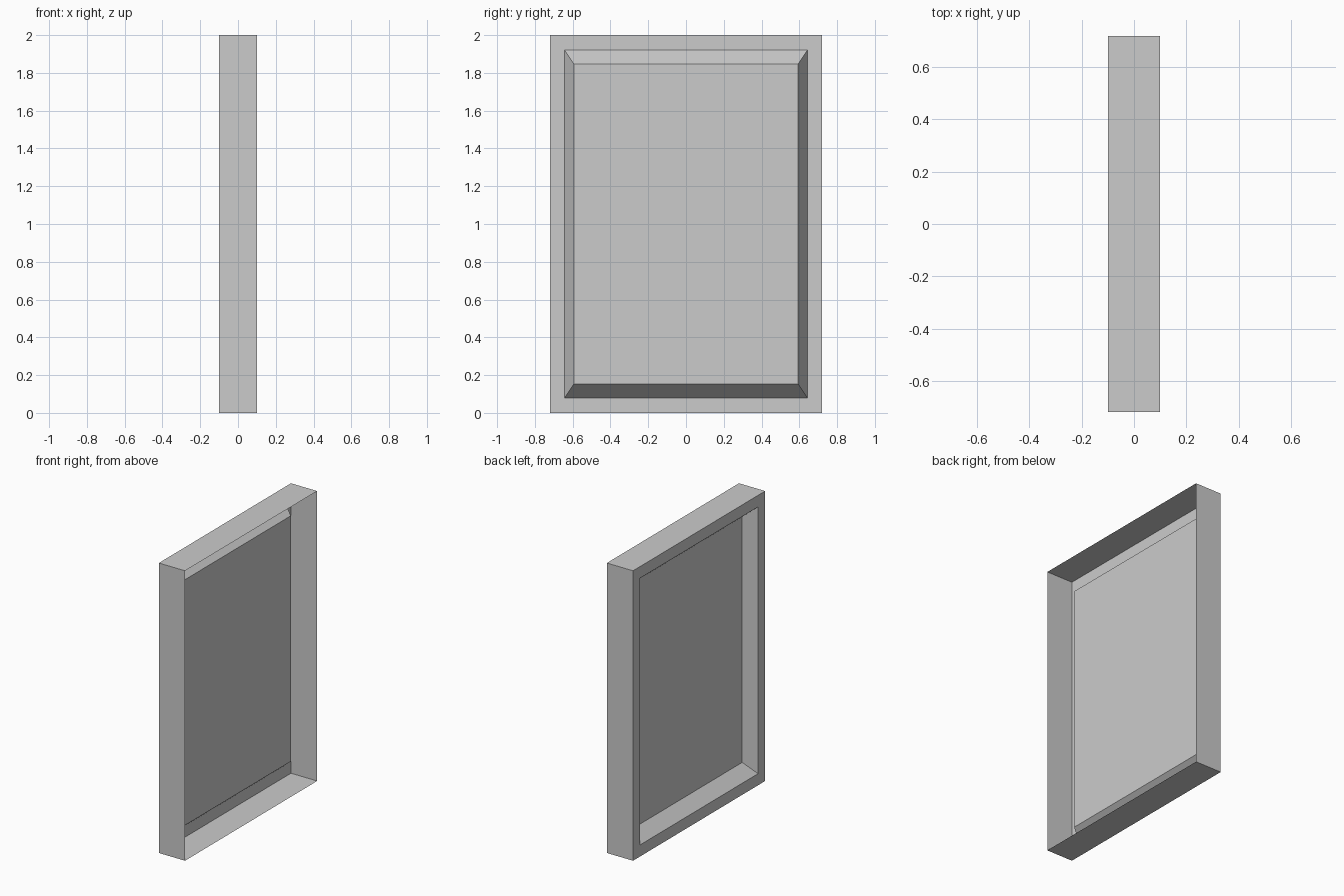
import bpy
import bmesh

cube = bpy.data.objects.get("Cube")
if cube:
    bpy.data.objects.remove(cube, do_unlink=True)

# Single flat grey
grey = bpy.data.materials.new("plain_grey")
grey.use_nodes = True
colour = (0.6, 0.6, 0.6, 1.0)
grey.diffuse_color = colour
grey.node_tree.nodes["Principled BSDF"].inputs["Base Color"].default_value = colour

bm = bmesh.new()


def ring(x, half_y, half_z):
    """Rectangle of four vertices across the x axis, centred at z = 1."""
    signs = ((-1, -1), (1, -1), (1, 1), (-1, 1))
    return [bm.verts.new((x, sy * half_y, 1 + sz * half_z)) for sy, sz in signs]


# Open rim, outer edge, opening of the recess, recessed panel
rings = [
    ring(0.1, 0.72, 1.0),
    ring(-0.1, 0.72, 1.0),
    ring(-0.1, 0.642, 0.92),
    ring(-0.013, 0.594, 0.847),
]

# Outer walls, border and sloped recess walls
for a, b in zip(rings, rings[1:]):
    for i in range(4):
        j = (i + 1) % 4
        bm.faces.new((a[j], a[i], b[i], b[j]))

# Recessed panel; the other side of the shell stays open
bm.faces.new(reversed(rings[-1]))

mesh = bpy.data.meshes.new("recessed_panel_frame")
bm.to_mesh(mesh)
bm.free()
mesh.materials.append(grey)
frame = bpy.data.objects.new("recessed_panel_frame", mesh)
bpy.context.collection.objects.link(frame)
